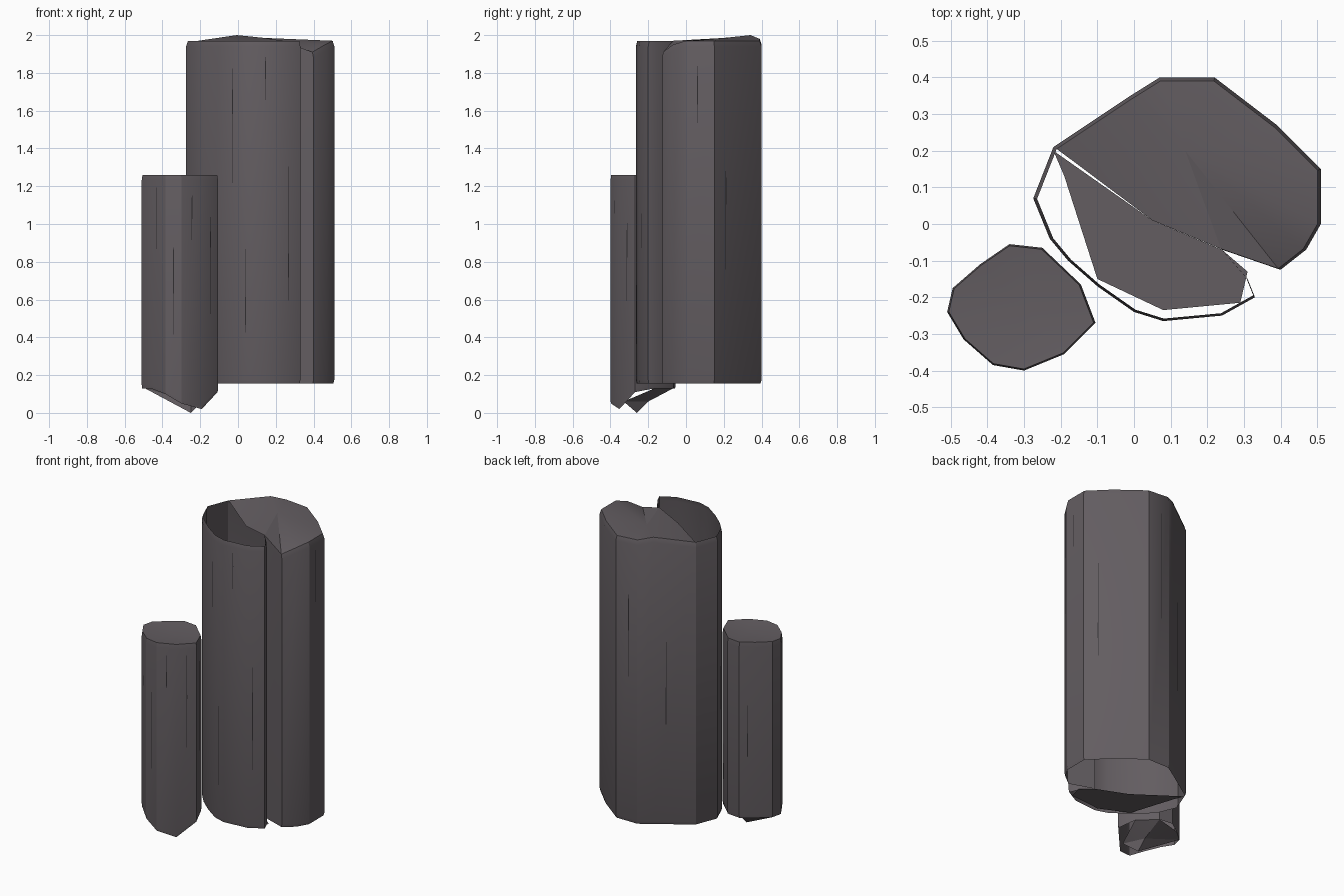
import bpy, bmesh, math
from mathutils import Vector

if "Cube" in bpy.data.objects:
    bpy.data.objects.remove(bpy.data.objects["Cube"])

def material(name, rgb):
    m = bpy.data.materials.new(name)
    m.diffuse_color = (*rgb, 1)
    m.use_nodes = True
    m.node_tree.nodes["Principled BSDF"].inputs["Base Color"].default_value = m.diffuse_color
    return m

STONE = material("dark_stone", (0.125, 0.11, 0.12))
CRACK = material("crack_shadow", (0.03, 0.027, 0.03))

def finish(name, bm, mat, angle=28):
    me = bpy.data.meshes.new(name)
    bm.to_mesh(me)
    bm.free()
    ob = bpy.data.objects.new(name, me)
    bpy.context.collection.objects.link(ob)
    me.materials.append(mat)
    bpy.ops.object.select_all(action='DESELECT')
    ob.select_set(True)
    bpy.context.view_layer.objects.active = ob
    bpy.ops.object.shade_smooth_by_angle(angle=math.radians(angle))
    return ob

def shell(name, outline, bottoms, tops):
    """Open faceted tube with slightly rounded rims."""
    bm = bmesh.new()
    c = sum((Vector(p) for p in outline), Vector((0, 0))) / len(outline)
    rings = []
    for zs, dz, s in ((bottoms, 0, .985), (bottoms, .02, 1),
                      (tops, -.03, 1), (tops, 0, .975)):
        ring = []
        for p, z in zip(outline, zs):
            q = c + (Vector(p) - c) * s
            ring.append(bm.verts.new((q.x, q.y, z + dz)))
        rings.append(ring)
    n = len(outline)
    for a, b in zip(rings, rings[1:]):
        for i in range(n):
            j = (i + 1) % n
            bm.faces.new((a[i], a[j], b[j], b[i]))
    rims = [[v.co.copy() for v in rings[k]] for k in (0, -1)]
    finish(name, bm, STONE)
    return rims

def cap(name, rim, centre, down=False):
    """Fan of facets from a centre point to a rim."""
    bm = bmesh.new()
    ring = [bm.verts.new(p) for p in rim]
    m = bm.verts.new(centre)
    for i in range(len(ring)):
        f = [ring[i], ring[(i + 1) % len(ring)], m]
        bm.faces.new(f[::-1] if down else f)
    finish(name, bm, STONE)

def cracks(name, outline, specs):
    """Thin tapering slivers on the wall: (edge index, position, z low, z high)."""
    bm = bmesh.new()
    for i, t, lo, hi in specs:
        a, b = Vector(outline[i]), Vector(outline[(i + 1) % len(outline)])
        d = (b - a).normalized()
        out = Vector((d.y, -d.x)) * .001
        p = a.lerp(b, t) + out
        pts = [(p, lo), (p + d * .004, lo + (hi - lo) * .6),
               (p + d * .001, hi), (p - d * .002, lo + (hi - lo) * .4)]
        bm.faces.new([bm.verts.new((q.x, q.y, z)) for q, z in pts])
    finish(name, bm, CRACK)

# Tall column
big = [(.51, 0), (.51, .15), (.39, .27), (.22, .40), (.07, .40), (-.01, .35),
       (-.22, .21), (-.275, .07), (-.23, -.04), (-.18, -.10), (-.10, -.17),
       (0, -.24), (.08, -.265), (.24, -.25), (.33, -.20), (.31, -.15),
       (.24, -.07), (.40, -.125), (.47, -.07)]
tops = [1.97] * len(big)
tops[4], tops[5], tops[17], tops[18] = 1.98, 2.0, 1.91, 1.95
low, high = shell("tall_column", big, [.155] * len(big), tops)

# Top covers the back half, base covers the front half
cap("tall_column_top", high[16:] + high[:7] + [Vector((.05, .01, 1.95))],
    (.14, .20, 1.985))
base = [(-.22, .20, .155), (-.19, .13, .155), (-.10, -.15, .155), (.08, -.235, .155),
        (.29, -.215, .155), (.31, -.13, .155), (.24, -.07, .155), (.05, .01, .155)]
cap("tall_column_base", base, (.06, -.1, .155), down=True)
cracks("tall_column_cracks", big, [
    (10, .7, 1.2, 1.95), (11, .5, .3, .9), (12, .4, 1.65, 1.93),
    (13, .3, .4, 1.35), (5, .3, .6, 1.4), (3, .6, 1.0, 1.85),
    (1, .5, .7, 1.5), (0, .4, 1.5, 1.9), (7, .5, .5, 1.3)])

# Short column with its base broken off at a slant
small = [(-.105, -.27), (-.145, -.165), (-.25, -.065), (-.34, -.055), (-.42, -.11),
         (-.495, -.175), (-.51, -.24), (-.465, -.315), (-.385, -.385),
         (-.30, -.40), (-.19, -.355)]
bottoms = [.11, .13, .13, .13, .13, .13, .13, .13, .10, .05, .02]
low, high = shell("short_column", small, bottoms, [1.26] * len(small))
cap("short_column_top", high, (-.29, -.23, 1.245))

# Slanted broken base plate
cap("short_column_base", [low[1], low[2], low[4], low[5], Vector((-.25, -.26, 0)),
                          Vector((-.19, -.33, .06))], (-.25, -.2, .06), down=True)
cracks("short_column_cracks", small, [
    (8, .5, .4, 1.0), (7, .4, .8, 1.2), (9, .5, .9, 1.22),
    (10, .5, .5, 1.2), (0, .5, .5, 1.2), (3, .5, .4, .9)])
